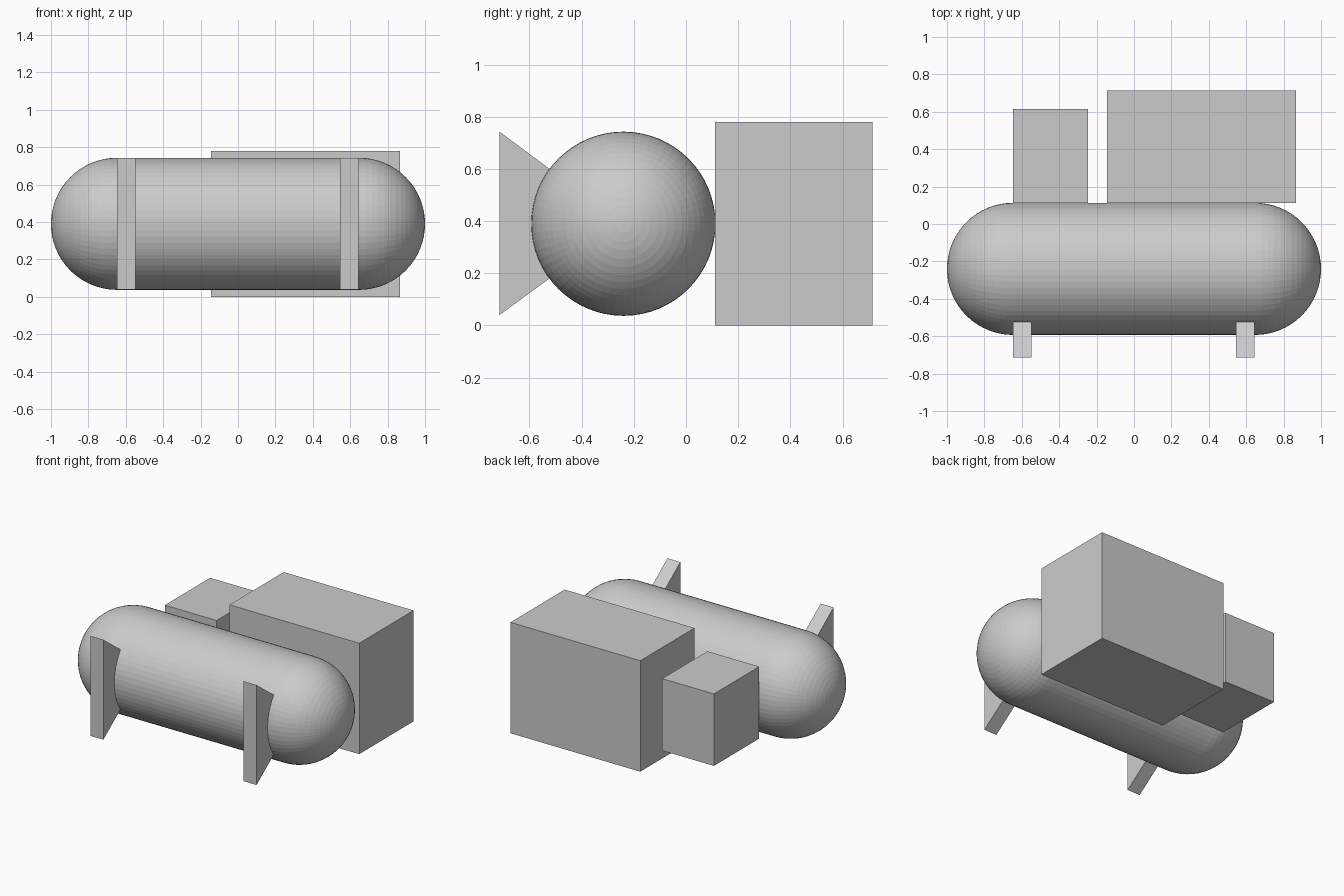
import bpy, bmesh
from math import sin, cos, pi
from mathutils import Vector

if "Cube" in bpy.data.objects:
    bpy.data.objects.remove(bpy.data.objects["Cube"])

CY, CZ, R = -0.24, 0.39, 0.353      # tank axis and radius
HALF = 1.0 - R                      # half length of the straight barrel


def make_object(name, bm):
    bmesh.ops.recalc_face_normals(bm, faces=bm.faces)
    mesh = bpy.data.meshes.new(name)
    bm.to_mesh(mesh)
    bm.free()
    obj = bpy.data.objects.new(name, mesh)
    bpy.context.collection.objects.link(obj)
    return obj


def box(name, lo, hi):
    lo, hi = Vector(lo), Vector(hi)
    bm = bmesh.new()
    bmesh.ops.create_cube(bm, size=1)
    bmesh.ops.scale(bm, vec=hi - lo, verts=bm.verts)
    bmesh.ops.translate(bm, vec=(lo + hi) / 2, verts=bm.verts)
    return make_object(name, bm)


def prism(name, profile, x0, x1):
    # extrude a (y, z) profile along x
    bm = bmesh.new()
    face = bm.faces.new([bm.verts.new((x0, y, z)) for y, z in profile])
    new = bmesh.ops.extrude_face_region(bm, geom=[face])["geom"]
    moved = [v for v in new if isinstance(v, bmesh.types.BMVert)]
    bmesh.ops.translate(bm, vec=(x1 - x0, 0, 0), verts=moved)
    return make_object(name, bm)


# Tank: round-ended profile spun about its long axis
bm = bmesh.new()
steps = 16
arc = [i * pi / 2 / steps for i in range(steps + 1)]
points = [(-HALF - R * cos(a), R * sin(a)) for a in arc]
points += [(HALF + R * cos(a), R * sin(a)) for a in reversed(arc)]
verts = [bm.verts.new((x, CY, CZ + r)) for x, r in points]
edges = [bm.edges.new(pair) for pair in zip(verts, verts[1:])]
bmesh.ops.spin(bm, geom=verts + edges, cent=(0, CY, CZ), axis=(1, 0, 0),
               angle=2 * pi, steps=64, use_duplicate=False)
bmesh.ops.remove_doubles(bm, verts=bm.verts, dist=0.0005)
make_object("tank", bm)

# Wedge supports: flat outer edge, tapering towards the tank axis
wedge = [(-0.715, 0.04), (-0.715, 0.743), (-0.45, 0.546), (-0.45, 0.234)]
prism("left_support", wedge, -0.647, -0.547)
prism("right_support", wedge, 0.545, 0.645)

# Equipment boxes behind the tank
box("large_box", (-0.145, 0.112, 0), (0.865, 0.715, 0.78))
box("small_box", (-0.648, 0.112, 0.137), (-0.245, 0.615, 0.643))
